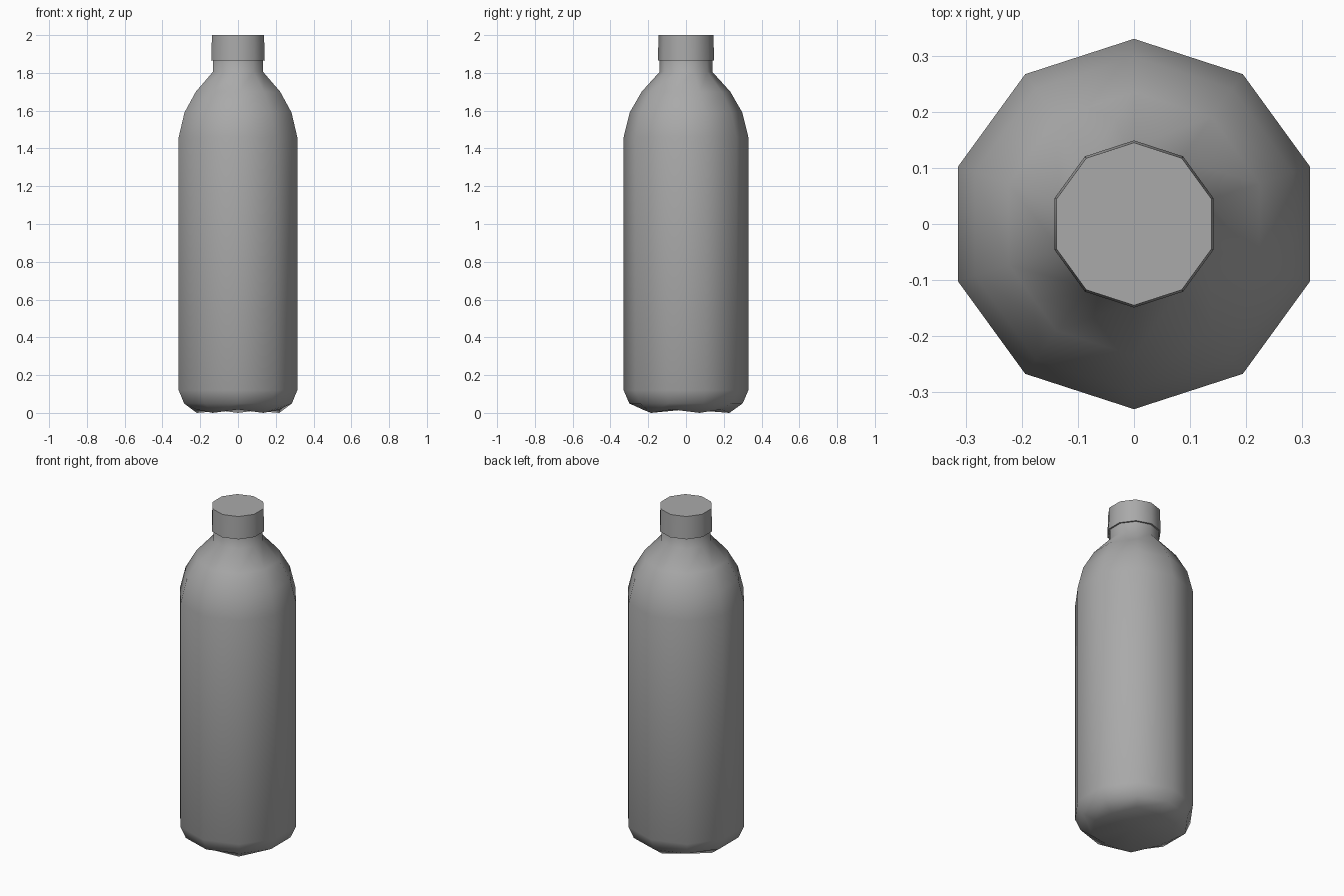
import bpy, bmesh, math

cube = bpy.data.objects.get("Cube")
if cube:
    bpy.data.objects.remove(cube, do_unlink=True)

SIDES = 10

grey = bpy.data.materials.new("plain grey")
grey.use_nodes = True
grey.diffuse_color = (0.4, 0.4, 0.4, 1)
bsdf = next(n for n in grey.node_tree.nodes if n.type == 'BSDF_PRINCIPLED')
bsdf.inputs["Base Color"].default_value = (0.4, 0.4, 0.4, 1)
bsdf.inputs["Roughness"].default_value = 0.6


def lathe(name, profile, foot_lift=0.0):
    """Spin a (radius, height) profile; foot_lift raises every other first-ring point."""
    bm = bmesh.new()
    rings = []
    for row, (r, z) in enumerate(profile):
        ring = []
        for i in range(SIDES):
            a = math.pi / 2 + math.tau * i / SIDES
            lift = foot_lift if row == 0 and i % 2 else 0
            ring.append(bm.verts.new((r * math.cos(a), r * math.sin(a), z + lift)))
        rings.append(ring)
    for lower, upper in zip(rings, rings[1:]):
        for i in range(SIDES):
            j = (i + 1) % SIDES
            bm.faces.new((lower[i], lower[j], upper[j], upper[i]))
    bm.faces.new(rings[-1])
    # Base closes to a slightly raised centre when it has feet
    if foot_lift:
        centre = bm.verts.new((0, 0, profile[0][1] + foot_lift))
        for i in range(SIDES):
            bm.faces.new((rings[0][(i + 1) % SIDES], rings[0][i], centre))
    else:
        bm.faces.new(rings[0][::-1])
    bmesh.ops.recalc_face_normals(bm, faces=bm.faces)
    mesh = bpy.data.meshes.new(name)
    bm.to_mesh(mesh)
    bm.free()
    mesh.materials.append(grey)
    obj = bpy.data.objects.new(name, mesh)
    bpy.context.collection.objects.link(obj)
    bpy.ops.object.select_all(action='DESELECT')
    obj.select_set(True)
    bpy.context.view_layer.objects.active = obj
    bpy.ops.object.shade_smooth_by_angle(angle=math.radians(55))
    return obj


# Bottle body: footed base, straight wall, domed shoulder, neck
lathe("bottle_body", [
    (0.23, 0.0), (0.3, 0.05), (0.33, 0.12), (0.33, 1.46),
    (0.298, 1.59), (0.235, 1.7), (0.14, 1.805), (0.139, 1.9),
], foot_lift=0.018)

# Screw cap, very slightly tapered
lathe("screw_cap", [(0.149, 1.865), (0.145, 2.0)])
